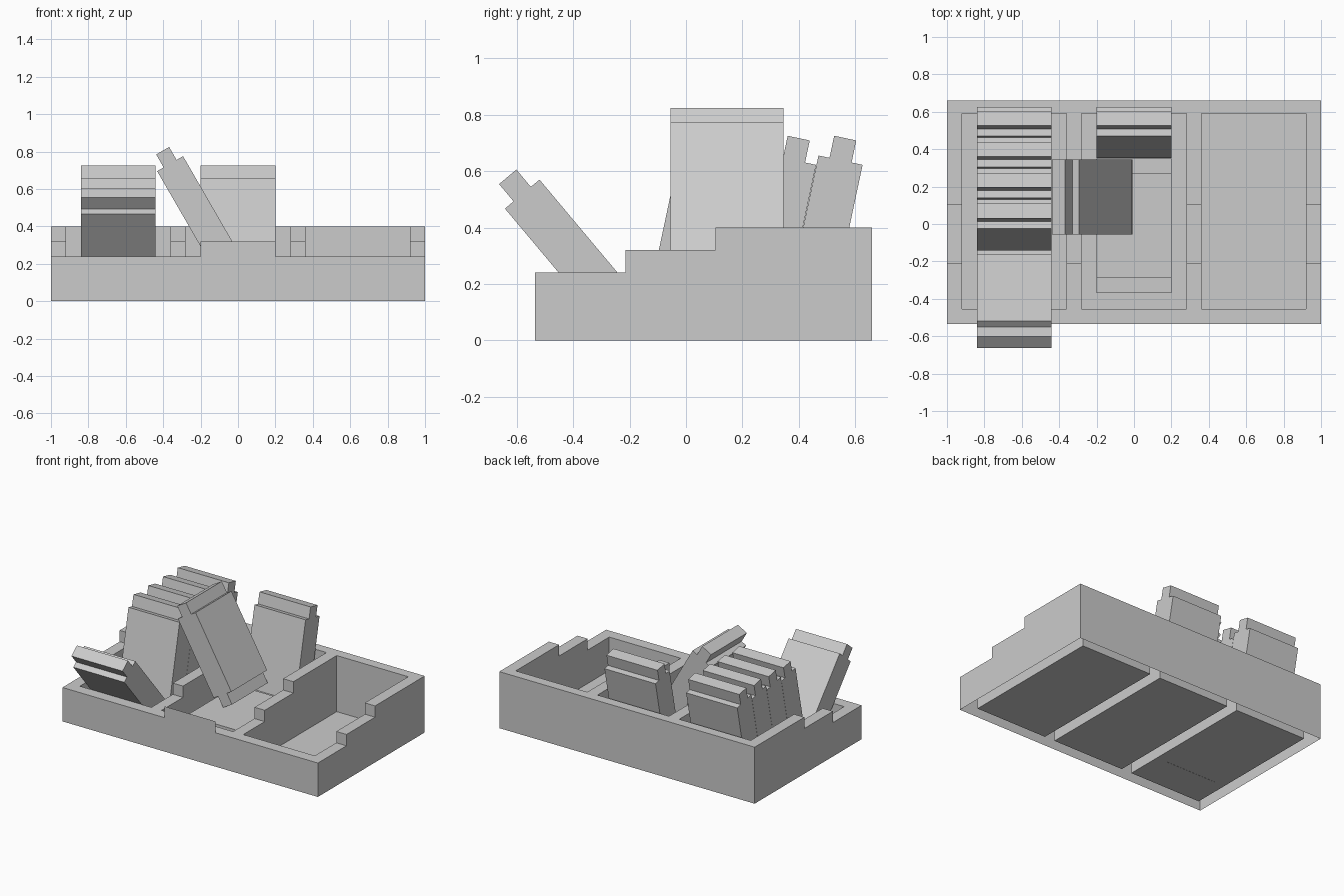
import bpy, bmesh
from math import radians
from mathutils import Matrix, Vector

if "Cube" in bpy.data.objects:
    bpy.data.objects.remove(bpy.data.objects["Cube"])

W = 0.40  # tile width


def mesh_object(name, bm):
    me = bpy.data.meshes.new(name)
    bm.normal_update()
    bm.to_mesh(me)
    bm.free()
    ob = bpy.data.objects.new(name, me)
    bpy.context.collection.objects.link(ob)
    return ob


def extrude_profile(name, pts, width):
    """Extrude a (y, z) profile along x, centred on x = 0."""
    bm = bmesh.new()
    face = bm.faces.new([bm.verts.new((-width / 2, y, z)) for y, z in pts])
    ext = bmesh.ops.extrude_face_region(bm, geom=[face])
    verts = [g for g in ext['geom'] if isinstance(g, bmesh.types.BMVert)]
    bmesh.ops.translate(bm, verts=verts, vec=(width, 0, 0))
    bmesh.ops.recalc_face_normals(bm, faces=bm.faces)
    return mesh_object(name, bm)


def box(name, lo, hi):
    bm = bmesh.new()
    lo, hi = Vector(lo), Vector(hi)
    size = hi - lo
    bmesh.ops.create_cube(bm, size=1, matrix=Matrix.Translation((lo + hi) / 2)
                          @ Matrix.Diagonal((*size, 1)))
    return mesh_object(name, bm)


# Tray: stepped side profile with three pockets
tray = extrude_profile("tray", [(-0.535, 0), (0.66, 0), (0.66, 0.40), (0.105, 0.40),
                                (0.105, 0.32), (-0.215, 0.32), (-0.215, 0.24),
                                (-0.535, 0.24)], 2.0)
cutters = []
for i in (-1, 0, 1):
    x = 0.64 * i
    c = box("pocket_cutter", (x - 0.28, -0.455, 0.003), (x + 0.28, 0.59, 0.6))
    c.hide_render = True
    cutters.append(c)
    m = tray.modifiers.new("pocket", 'BOOLEAN')
    m.operation = 'DIFFERENCE'
    m.solver = 'EXACT'
    m.object = c
dg = bpy.context.evaluated_depsgraph_get()
carved = bpy.data.meshes.new_from_object(tray.evaluated_get(dg))
tray.modifiers.clear()
tray.data = carved
for c in cutters:
    bpy.data.objects.remove(c, do_unlink=True)

# The walls are hollow and open underneath
bm = bmesh.new()
bm.from_mesh(carved)
under = [f for f in bm.faces if all(v.co.z < 0.001 for v in f.verts)]
bmesh.ops.delete(bm, geom=under, context='FACES')
bm.to_mesh(carved)
bm.free()

# Thin label plate rising from the front wall
bm = bmesh.new()
bm.faces.new([bm.verts.new(p) for p in ((-0.2, -0.535, 0.24), (0.2, -0.535, 0.24),
                                        (0.2, -0.535, 0.32), (-0.2, -0.535, 0.32))])
mesh_object("front_label", bm)

# Tile: thick body with a thinner tab at both ends
HALF = [(0.08, -0.28), (0.08, 0.28), (0.04, 0.28), (0.04, 0.36)]
PROFILE = HALF + [(-y, z) for y, z in reversed(HALF)]
PROFILE += [(-0.08, -0.28), (-0.04, -0.28), (-0.04, -0.36), (0.04, -0.36), (0.04, -0.28)]
PROFILE = list(dict.fromkeys(PROFILE))


def tile(name, loc, rot):
    ob = extrude_profile(name, PROFILE, W)
    ob.matrix_world = Matrix.Translation(loc) @ rot


def rx(a):
    return Matrix.Rotation(radians(a), 4, 'X')


# Left pocket: row of tilted tiles and one fallen forward
for i in range(4):
    tile("standing_tile", (-0.64, 0.49 - 0.165 * i, 0.365), rx(-12))
tile("leaning_tile", (-0.64, -0.401, 0.304), rx(40))

# Middle pocket: standing, flat and sideways-leaning tiles
tile("middle_standing_tile", (0, 0.49, 0.365), rx(-12))
tile("flat_tile", (0, -0.01, 0.083), rx(90))
tile("sideways_tile", (-0.223, 0.145, 0.4925),
     Matrix.Rotation(radians(-30), 4, 'Y') @ Matrix.Rotation(radians(90), 4, 'Z'))
